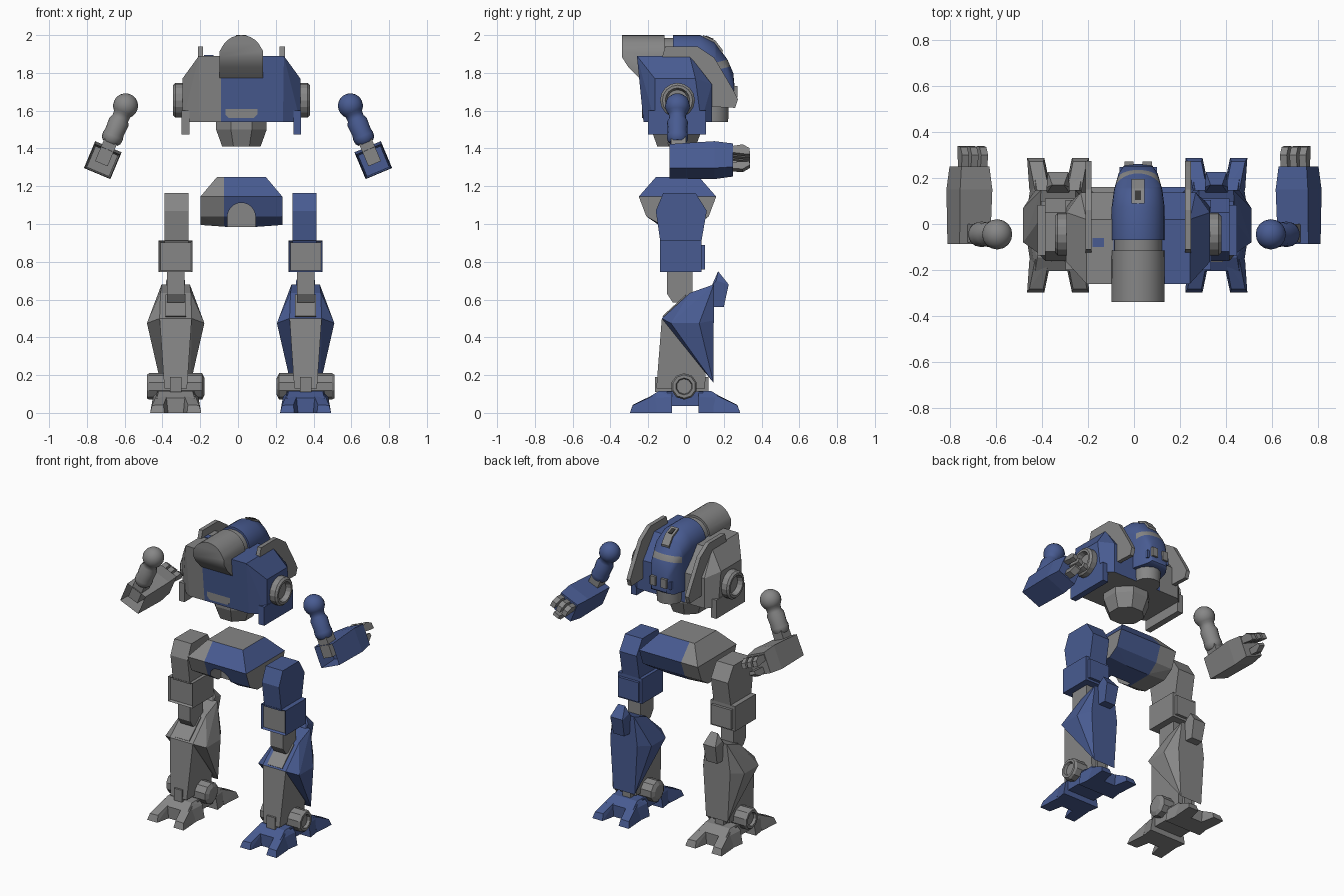
import bpy, bmesh, math
from mathutils import Matrix, Vector

if "Cube" in bpy.data.objects:
    bpy.data.objects.remove(bpy.data.objects["Cube"])

# Three flat colours shared by every part
MATS = []
for name, col in (("grey armour", (0.24, 0.24, 0.24)), ("blue armour", (0.065, 0.105, 0.285)),
                  ("dark slot", (0.04, 0.04, 0.04))):
    m = bpy.data.materials.new(name)
    m.diffuse_color = (*col, 1)
    m.use_nodes = True
    m.node_tree.nodes["Principled BSDF"].inputs["Base Color"].default_value = m.diffuse_color
    MATS.append(m)
GREY, BLUE, DARK = 0, 1, 2
I = Matrix.Identity(4)
CX = 0.018  # body centre line


def finish(bm, name, mat, M=I, smooth=False):
    """Colour (index or rule on face), transform, and turn a bmesh into an object."""
    bmesh.ops.transform(bm, matrix=M, verts=bm.verts)
    bmesh.ops.recalc_face_normals(bm, faces=bm.faces)
    for f in bm.faces:
        f.material_index = mat(f) if callable(mat) else mat
        f.smooth = smooth
    for e in bm.edges:
        e.smooth = len(e.link_faces) == 2 and e.calc_face_angle() < math.radians(35)
    me = bpy.data.meshes.new(name)
    bm.to_mesh(me)
    bm.free()
    for m in MATS:
        me.materials.append(m)
    ob = bpy.data.objects.new(name, me)
    bpy.context.collection.objects.link(ob)
    return ob


def hull(pts):
    bm = bmesh.new()
    vs = [bm.verts.new(p) for p in pts]
    r = bmesh.ops.convex_hull(bm, input=vs)
    junk = {v for v in r["geom_interior"] + r["geom_unused"] if isinstance(v, bmesh.types.BMVert)}
    bmesh.ops.delete(bm, geom=list(junk), context='VERTS')
    bmesh.ops.dissolve_limit(bm, angle_limit=0.02, verts=bm.verts, edges=bm.edges)
    return bm


def sym(pts):
    return [(s * x, y, z) for x, y, z in pts for s in (-1, 1)]


def prism(yz, x0, x1):
    return hull([(x, y, z) for y, z in yz for x in (x0, x1)])


def box(x0, x1, y0, y1, z0, z1):
    return prism([(y0, z0), (y1, z0), (y1, z1), (y0, z1)], x0, x1)


def lathe(profile, n):
    bm = bmesh.new()
    vs = [bm.verts.new((r, 0, z)) for r, z in profile]
    es = [bm.edges.new(p) for p in zip(vs, vs[1:])]
    bmesh.ops.spin(bm, geom=vs + es, axis=(0, 0, 1), cent=(0, 0, 0), angle=math.tau, steps=n)
    bmesh.ops.remove_doubles(bm, verts=bm.verts, dist=1e-4)
    return bm


def recess(bm, direction, rim, depth):
    f = max(bm.faces, key=lambda f: f.normal.dot(Vector(direction)))
    bmesh.ops.inset_region(bm, faces=[f], thickness=rim, depth=0)
    bmesh.ops.translate(bm, verts=f.verts, vec=Vector(direction) * -depth)
    return bm


def split(bm, co, no):
    bmesh.ops.bisect_plane(bm, geom=bm.verts[:] + bm.edges[:] + bm.faces[:], plane_co=co, plane_no=no)


def arch(y, hw, top, bottom):
    a = [(hw * math.cos(math.pi * i / 14), y, top - hw + hw * math.sin(math.pi * i / 14)) for i in range(15)]
    return a + [(hw, y, bottom), (-hw, y, bottom)]


BODY = Matrix.Translation((CX, 0, 0))

# Torso, blue on one side
bm = hull(sym([(0.22, -0.225, 1.54), (0.22, -0.225, 1.77), (0.25, 0.137, 1.54), (0.25, 0.137, 1.74),
               (0.312, -0.165, 1.54), (0.312, -0.165, 1.77), (0.312, 0.08, 1.54), (0.312, 0.05, 1.77),
               (0.225, -0.26, 1.89), (0.225, 0.02, 1.89)]))
split(bm, (-0.108, 0, 0), (1, 0, 0))
finish(bm, "torso", lambda f: BLUE if f.calc_center_median().x > -0.09 and f.normal.z > -0.9 else GREY, BODY)
finish(hull(sym([(x, y, z) for y in (-0.232, -0.22)
                 for x, z in ((0.085, 1.58), (0.065, 1.56), (0.085, 1.71), (0.065, 1.73))])),
       "chest_panel", GREY, BODY)
finish(box(-0.18, -0.13, -0.1, -0.06, 1.885, 1.895), "shoulder_marking", BLUE)

# Waist
finish(lathe([(0, 1.41), (0.11, 1.41), (0.145, 1.5), (0.145, 1.56), (0, 1.56)], 8), "waist", GREY,
       Matrix.Translation((CX, -0.05, 0)) @ Matrix.Rotation(math.pi / 8, 4, 'Z'))

# Head dome with a visor band
bm = hull(arch(-0.07, 0.115, 2, 1.7) + arch(0.075, 0.115, 2, 1.62) + arch(0.15, 0.105, 1.965, 1.62)
          + arch(0.22, 0.085, 1.87, 1.62) + arch(0.25, 0.065, 1.8, 1.63) + arch(0.26, 0.055, 1.7, 1.64))
for z in (1.775, 1.815):
    split(bm, (0, 0, z), (0, -0.25, 1))
    split(bm, (0, 0.16, 0), (0, 1, 0))


def head_rule(f):
    c = f.calc_center_median()
    h = c.z - 0.25 * c.y
    return GREY if c.y > 0.16 and 1.775 < h < 1.815 else BLUE


finish(bm, "head", head_rule, BODY, True)
finish(prism([(0.09, 2.0), (0.155, 1.972), (0.195, 1.92), (0.19, 1.89), (0.1, 1.97)], -0.028, 0.028),
       "forehead_strip", GREY, BODY)
finish(prism([(0.105, 1.998), (0.145, 1.981), (0.14, 1.965), (0.1, 1.98)], -0.013, 0.013),
       "forehead_slot", DARK, BODY)
finish(lathe([(0, 1.54), (0.08, 1.54), (0.085, 1.66), (0, 1.66)], 14), "chin", GREY,
       Matrix.Translation((CX, 0.145, 0)), True)
for s in (-1, 1):
    M = BODY @ Matrix.Diagonal((s, 1, 1, 1))
    finish(box(0.02, 0.06, 0.22, 0.272, 1.67, 1.73), "jaw_block", GREY, M)
    finish(box(0.05, 0.082, 0.18, 0.248, 1.66, 1.71), "jaw_hinge", BLUE, M)

# Rear pod and its collar
finish(hull(arch(-0.34, 0.115, 2, 1.915) + arch(-0.115, 0.115, 2, 1.745)
            + sym([(0.115, -0.305, 1.83), (0.115, -0.22, 1.745)])), "rear_pod", GREY, BODY, True)
finish(hull(arch(-0.12, 0.105, 1.985, 1.75) + arch(-0.06, 0.105, 1.985, 1.75)), "pod_collar", GREY, BODY, True)

# Pelvis with an arched notch
bm = hull(sym([(0.13, -0.16, 1.248), (0.13, 0.07, 1.248), (0.217, 0.16, 1.145), (0.217, 0.12, 1.04),
               (0.217, 0.05, 0.995), (0.217, -0.13, 0.995), (0.217, -0.21, 1.04), (0.217, -0.25, 1.145),
               (0.08, -0.13, 0.985), (0.08, 0.05, 0.985)]))
split(bm, (-0.093, 0, 0), (1, 0, 0))
pelvis = finish(bm, "pelvis", lambda f: BLUE if f.calc_center_median().x > -0.075
                and f.normal.z < 0.95 and f.normal.x < 0.95 else GREY, BODY)
cutter = finish(hull(arch(-0.4, 0.074, 1.112, 0.9) + arch(-0.1, 0.074, 1.112, 0.9)), "notch_cutter", GREY, BODY)
cutter.hide_render = True
cutter.hide_viewport = True
mod = pelvis.modifiers.new("notch", 'BOOLEAN')
mod.operation, mod.solver, mod.object = 'DIFFERENCE', 'EXACT', cutter

for s, side, col in ((-1, "left", GREY), (1, "right", BLUE)):
    flip = Matrix.Diagonal((s, 1, 1, 1))

    # Collar plate, skirt and shoulder socket
    M = BODY @ flip
    finish(prism([(-0.13, 1.87), (-0.11, 1.94), (0.06, 1.94), (0.15, 1.88), (0.25, 1.71), (0.275, 1.66),
                  (0.26, 1.615), (0.14, 1.62), (-0.1, 1.75)], 0.203, 0.23), side + "_collar_plate", GREY, M)
    finish(box(0.275, 0.316, -0.2, 0.105, 1.475, 1.6), side + "_skirt", col, M)
    finish(lathe([(0, 0.29), (0.092, 0.29), (0.092, 0.35), (0.08, 0.362), (0.065, 0.362), (0.055, 0.33),
                  (0, 0.33)], 16), side + "_shoulder_socket", GREY,
           M @ Matrix.Translation((0, -0.045, 1.655)) @ Matrix.Rotation(math.pi / 2, 4, 'Y'))

    # Arm, built upright and tilted outward
    A = flip @ Matrix.Translation((0.716, 0, 1.338)) @ Matrix.Rotation(math.radians(-22.8), 4, 'Y')
    ball = [(0.066 * math.sin(t), 0.312 + 0.066 * math.cos(t)) for t in [math.pi * i / 12 for i in range(10)]]
    finish(lathe(ball + [(0.045, 0.24), (0.055, 0.22), (0.052, 0.16), (0.056, 0.14), (0.054, 0.115),
                         (0.042, 0.1), (0, 0.1)], 16), side + "_upper_arm", col,
           A @ Matrix.Translation((0, -0.045, 0)), True)
    finish(box(-0.036, 0.036, -0.08, 0.0, -0.02, 0.12), side + "_elbow", GREY, A)
    fore = hull(sym([(0.072, -0.087, -0.075), (0.072, -0.087, 0.062), (0.076, 0.15, -0.077), (0.076, 0.15, 0.077),
                     (0.066, 0.25, -0.066), (0.066, 0.25, 0.068)]))
    fore.normal_update()
    finish(recess(fore, (0, -1, 0), 0.012, 0.13), side + "_forearm", col, A)
    for fx in (-0.045, 0.0, 0.045):
        finish(prism([(0.24, 0.02), (0.24, 0.055), (0.3, 0.065), (0.335, 0.045), (0.34, 0.01),
                      (0.315, 0.01), (0.3, 0.03)], fx - 0.016, fx + 0.016), side + "_finger", GREY, A)
    finish(prism([(0.24, -0.055), (0.3, -0.06), (0.34, -0.035), (0.335, -0.015), (0.24, -0.02)], -0.022, 0.022),
           side + "_thumb", GREY, A)

    # Thigh and knee
    L = Matrix.Translation((0.014 + s * 0.344, 0, 0)) @ flip
    finish(prism([(-0.12, 1.165), (0.05, 1.165), (0.11, 1.07), (0.08, 0.9), (-0.135, 0.9), (-0.16, 1.07)],
                 -0.069, 0.058), side + "_thigh", col, L)
    knee = box(-0.09, 0.09, -0.138, 0.082, 0.745, 0.912)
    knee.normal_update()
    finish(recess(knee, (0, -1, 0), 0.014, 0.012),
           side + "_knee_box", lambda f: GREY if f.normal.y < -0.9 and f.calc_center_median().y > -0.13 else col, L)
    finish(box(-0.075, 0.075, 0.07, 0.1, 0.76, 0.89), side + "_knee_box_plate", col, L)
    finish(prism([(-0.1, 0.78), (-0.1, 0.63), (-0.07, 0.585), (0.0, 0.58), (0.035, 0.62), (0.035, 0.78)],
                 -0.046, 0.046), side + "_knee_pin", GREY, L)
    finish(hull(sym([(0.045, 0.13, 0.56), (0.04, 0.2, 0.56), (0.045, 0.226, 0.68), (0.025, 0.17, 0.75),
                     (0.05, 0.135, 0.67), (0.05, 0.16, 0.7)])), side + "_knee_guard", col, L)

    # Shin: grey core with flared armour
    finish(hull(sym([(0.085, -0.128, 0.5), (0.085, 0.12, 0.5), (0.06, -0.157, 0.13), (0.06, 0.1, 0.13)])),
           side + "_shin_core", GREY, L)
    finish(hull(sym([(0.085, -0.128, 0.5), (0.152, -0.08, 0.475), (0.152, 0.07, 0.475), (0.08, 0.145, 0.16),
                     (0.08, 0.02, 0.635), (0.075, 0.147, 0.68), (0.1, 0.147, 0.49)])),
           side + "_shin_armour", col, L)
    finish(prism([(-0.125, 0.512), (0.0, 0.627), (0.0, 0.61), (-0.11, 0.5)], -0.055, 0.055),
           side + "_shin_panel", GREY, L)

    # Ankle
    finish(lathe([(0, -0.153), (0.045, -0.153), (0.07, -0.14), (0.07, 0.14), (0.062, 0.153), (0.045, 0.153),
                  (0.04, 0.135), (0, 0.135)], 10), side + "_ankle", GREY,
           L @ Matrix.Translation((0, -0.01, 0.14)) @ Matrix.Rotation(math.pi / 2, 4, 'Y'))
    finish(box(-0.03, 0.03, -0.165, 0.12, 0.11, 0.19), side + "_ankle_block", GREY, L)

    # Foot: bridge plus split toes front and back
    finish(box(-0.1, 0.1, -0.1, 0.09, 0.036, 0.112), side + "_foot_bridge", col, L)
    for d, end in ((1, "fore"), (-1, "hind")):
        F = L @ Matrix.Translation((0, -0.005, 0)) @ Matrix.Diagonal((1, d, 1, 1))
        finish(hull(sym([(0.135, 0.07, 0), (0.12, 0.07, 0.085), (0.09, 0.07, 0.115), (0.09, 0.14, 0.115),
                         (0.115, 0.2, 0), (0.1, 0.2, 0.078)])), side + "_" + end + "_foot", col, F)
        for t in (-1, 1):
            finish(hull([(t * x, y, z) for x, y, z in
                         ((0.03, 0.15, 0), (0.125, 0.15, 0), (0.04, 0.15, 0.105), (0.1, 0.15, 0.1),
                          (0.06, 0.292, 0), (0.135, 0.292, 0), (0.065, 0.277, 0.042), (0.125, 0.277, 0.04))]),
                   side + "_" + end + "_toe", col, F)
